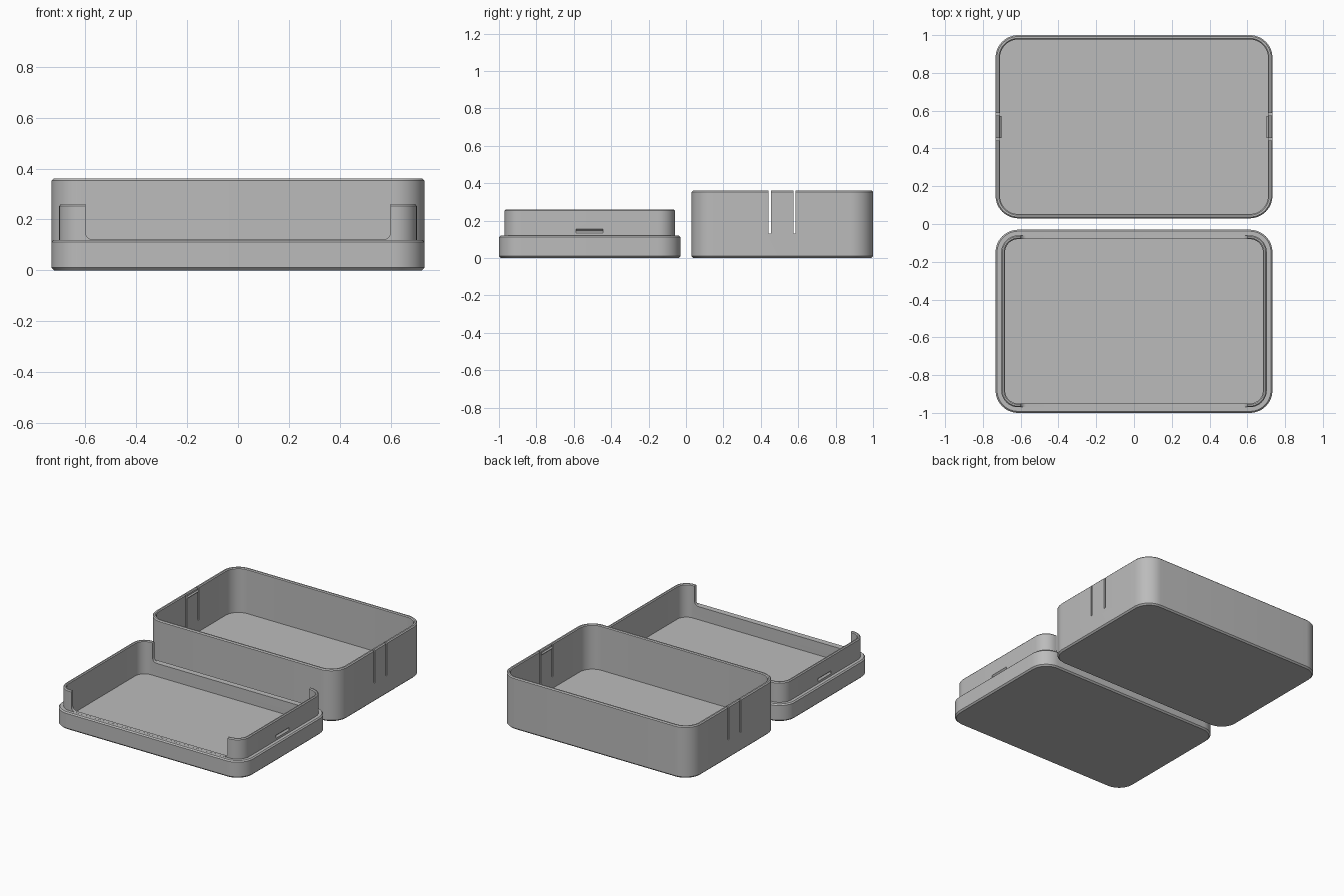
import bpy, bmesh, math

if "Cube" in bpy.data.objects:
    bpy.data.objects.remove(bpy.data.objects["Cube"])

HALF_X, HALF_Y, RADIUS = 0.733, 0.485, 0.12
BOX_Y, LID_Y = 0.515, -0.515

grey = bpy.data.materials.new("plain grey")
grey.diffuse_color = (0.5, 0.5, 0.5, 1)
grey.use_nodes = True
grey.node_tree.nodes["Principled BSDF"].inputs["Base Color"].default_value = grey.diffuse_color


def finish(name, bm):
    bmesh.ops.recalc_face_normals(bm, faces=bm.faces)
    mesh = bpy.data.meshes.new(name)
    bm.to_mesh(mesh)
    bm.free()
    mesh.materials.append(grey)
    obj = bpy.data.objects.new(name, mesh)
    bpy.context.collection.objects.link(obj)
    return obj


def shell(name, cy, rings, segs=12):
    """Tray lofted through rounded rectangles given as (inset, z)."""
    bm = bmesh.new()
    loops = []
    for inset, z in rings:
        r = RADIUS - inset
        loop = []
        for k, (sx, sy) in enumerate([(1, 1), (-1, 1), (-1, -1), (1, -1)]):
            for i in range(segs + 1):
                a = math.pi / 2 * (k + i / segs)
                loop.append(bm.verts.new((sx * (HALF_X - RADIUS) + r * math.cos(a),
                                          cy + sy * (HALF_Y - RADIUS) + r * math.sin(a), z)))
        loops.append(loop)
    n = len(loops[0])
    for a, b in zip(loops, loops[1:]):
        for i in range(n):
            j = (i + 1) % n
            bm.faces.new((a[i], a[j], b[j], b[i]))
    bm.faces.new(loops[0])
    bm.faces.new(loops[-1])
    return finish(name, bm)


def prism(name, points, y0, y1):
    """Polygon in x and z, extruded along y."""
    bm = bmesh.new()
    a = [bm.verts.new((x, y0, z)) for x, z in points]
    b = [bm.verts.new((x, y1, z)) for x, z in points]
    bm.faces.new(a)
    bm.faces.new(b)
    for i in range(len(a)):
        j = (i + 1) % len(a)
        bm.faces.new((a[i], a[j], b[j], b[i]))
    return finish(name, bm)


def cut(obj, cutter):
    mod = obj.modifiers.new("cut", 'BOOLEAN')
    mod.operation, mod.solver, mod.object = 'DIFFERENCE', 'EXACT', cutter
    bpy.context.view_layer.objects.active = obj
    bpy.ops.object.modifier_apply(modifier=mod.name)
    bpy.data.objects.remove(cutter)


def smooth(obj):
    bpy.ops.object.select_all(action='DESELECT')
    obj.select_set(True)
    bpy.context.view_layer.objects.active = obj
    bpy.ops.object.shade_smooth_by_angle(angle=math.radians(30))


# Deep box with eased edges
box = shell("box_base", BOX_Y, [(0.01, 0), (0, 0.01), (0, 0.353), (0.007, 0.36),
                                (0.017, 0.36), (0.023, 0.354), (0.023, 0.05)])

# Narrow slits that free a flexible tab on each end wall
for y in (0.448, 0.580):
    cut(box, prism("slit_cutter", [(-1, 0.13), (1, 0.13), (1, 0.5), (-1, 0.5)],
                   y - 0.0065, y + 0.0065))
smooth(box)

# Lid with a stepped shoulder and an inner lip
lid = shell("lid", LID_Y, [(0.01, 0), (0, 0.01), (0, 0.112), (0.008, 0.12), (0.03, 0.12),
                           (0.03, 0.253), (0.036, 0.26), (0.044, 0.26),
                           (0.05, 0.254), (0.05, 0.03)])

# Long openings in the front and back of the lip, with rounded lower corners
R, EDGE, LOW = 0.03, 0.6, 0.1205
arc = [(EDGE - R + R * math.cos(a), LOW + R + R * math.sin(a))
       for a in (math.pi / 2 * (i / 8 - 1) for i in range(9))]
outline = arc + [(EDGE, 0.4), (-EDGE, 0.4)] + [(-x, z) for x, z in reversed(arc)]
cut(lid, prism("opening_cutter", outline, -1.2, 0.2))

# Snap grooves on the lip ends and matching ridges inside the box tabs
for side, s in (("left", -1), ("right", 1)):
    groove = [(s * 0.692, 0.145), (s * 0.706, 0.132), (s * 0.706, 0.158)]
    cut(lid, prism("groove_cutter", groove, LID_Y - 0.072, LID_Y + 0.072))
    ridge = [(s * 0.715, 0.322), (s * 0.702, 0.335), (s * 0.715, 0.348)]
    prism("snap_ridge_" + side, ridge, 0.456, 0.572)
smooth(lid)
